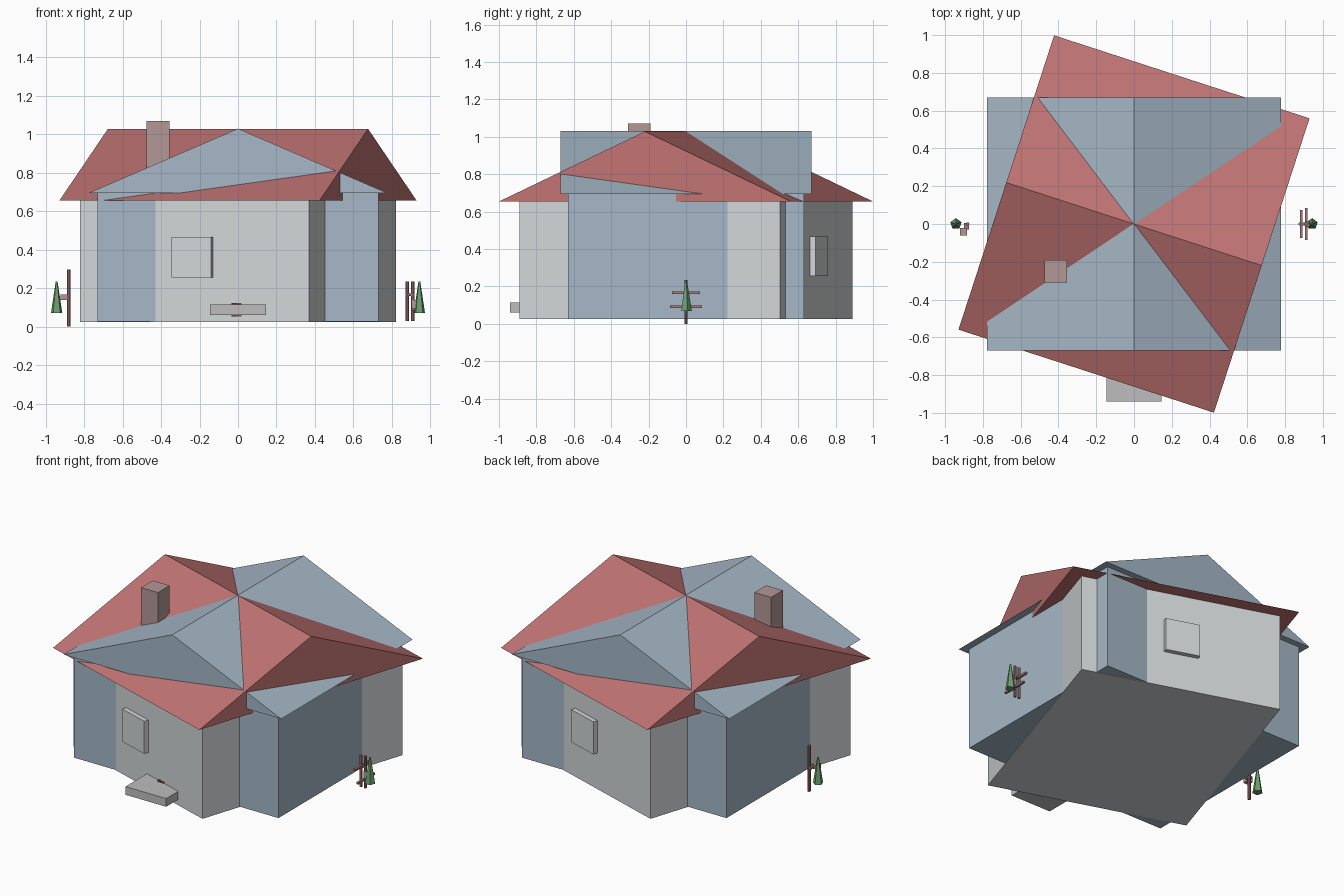
import bpy
import bmesh
from math import radians
from mathutils import Matrix, Vector

cube = bpy.data.objects.get("Cube")
if cube:
    bpy.data.objects.remove(cube, do_unlink=True)


def material(name, *rgb):
    """Flat material from 0-255 display values."""
    linear = [((c / 255 + 0.055) / 1.055) ** 2.4 for c in rgb] + [1.0]
    mat = bpy.data.materials.new(name)
    mat.use_nodes = True
    mat.diffuse_color = linear
    mat.node_tree.nodes["Principled BSDF"].inputs["Base Color"].default_value = linear
    return mat


PLASTER = material("pale plaster", 211, 215, 216)
BLUE = material("slate blue", 166, 184, 199)
RED = material("red roof", 194, 116, 116)
STONE = material("grey stone", 190, 190, 190)
BRICK = material("dusty brick", 180, 152, 151)
WOOD = material("brown wood", 165, 122, 120)
GREEN = material("leaf green", 108, 158, 110)
DOOR = material("dark red door", 140, 66, 66)

# The plaster wing is turned against the blue wing
TURN = Matrix.Rotation(radians(-18), 4, "Z")
STRAIGHT = Matrix.Identity(4)


def finish(name, bm, mat, turn):
    bmesh.ops.recalc_face_normals(bm, faces=bm.faces)
    bm.transform(turn)
    mesh = bpy.data.meshes.new(name)
    bm.to_mesh(mesh)
    bm.free()
    mesh.materials.append(mat)
    obj = bpy.data.objects.new(name, mesh)
    bpy.context.collection.objects.link(obj)
    return obj


def box(name, low, high, mat, turn=STRAIGHT):
    low, high = Vector(low), Vector(high)
    bm = bmesh.new()
    bmesh.ops.create_cube(bm, size=1)
    bm.transform(Matrix.Translation((low + high) / 2) @ Matrix.Diagonal(high - low).to_4x4())
    return finish(name, bm, mat, turn)


def cone(name, x, y, low, high, base, top, sides, mat):
    bm = bmesh.new()
    bmesh.ops.create_cone(bm, cap_ends=True, segments=sides, radius1=base,
                          radius2=top, depth=high - low)
    bm.transform(Matrix.Translation((x, y, (low + high) / 2)))
    return finish(name, bm, mat, STRAIGHT)


def gable_roof(name, half_span, half_length, eave, ridge, mat, turn):
    """Closed prism with its ridge along local y."""
    bm = bmesh.new()
    profile = [(-half_span, eave), (half_span, eave), (0, ridge)]
    end = bm.faces.new([bm.verts.new((x, -half_length, z)) for x, z in profile])
    moved = bmesh.ops.extrude_face_region(bm, geom=[end])["geom"]
    verts = [v for v in moved if isinstance(v, bmesh.types.BMVert)]
    bmesh.ops.translate(bm, verts=verts, vec=(0, 2 * half_length, 0))
    # the extrusion keeps the starting end, so the prism is closed
    return finish(name, bm, mat, turn)


# Walls of the two wings
box("plaster_walls", (-.626, -.732, .025), (.626, .732, .656), PLASTER, TURN)
box("blue_walls", (-.73, -.63, .027), (.73, .63, .696), BLUE)

# Crossing gable roofs
gable_roof("red_roof", .819, .711, .655, 1.029, RED,
           TURN @ Matrix.Rotation(radians(90), 4, "Z"))
gable_roof("blue_roof", .777, .67, .695, 1.03, BLUE, STRAIGHT)
box("chimney", (-.475, -.31, .7), (-.355, -.19, 1.07), BRICK)

# Window panels on both ends of the plaster wing
box("front_window", (-.115, -.762, .257), (.1, -.72, .467), PLASTER, TURN)
box("back_window", (-.11, .72, .257), (.107, .762, .467), PLASTER, TURN)

# Front step and the small door block behind it
box("front_step", (-.145, -.94, .062), (.145, -.7, .115), STONE)
box("door_block", (-.033, -.776, .053), (.033, -.7, .123), DOOR)

# Trees on either side
for side, x in (("left", .943), ("right", -.943)):
    cone(side + "_tree", x, 0, .07, .235, .031, .005, 5, GREEN)

# Mailbox on the right side
cone("mailbox_post", -.88, 0, 0, .297, .009, .009, 8, WOOD)
box("mailbox", (-.922, -.06, .14), (-.885, -.022, .168), BRICK)
box("mailbox_arm", (-.9, -.03, .148), (-.874, .005, .16), WOOD)

# Fence on the left side
for i, x in enumerate((.879, .909)):
    cone(f"fence_post_{i + 1}", x, 0, .03, .235, .009, .009, 8, WOOD)
box("upper_rail", (.878, -.075, .16), (.892, .075, .174), WOOD)
box("lower_rail", (.905, -.085, .085), (.919, .085, .098), WOOD)
box("rail_link", (.874, -.007, .16), (.918, .007, .172), WOOD)
box("fence_plate", (.905, -.012, .085), (.935, .012, .14), BRICK)
